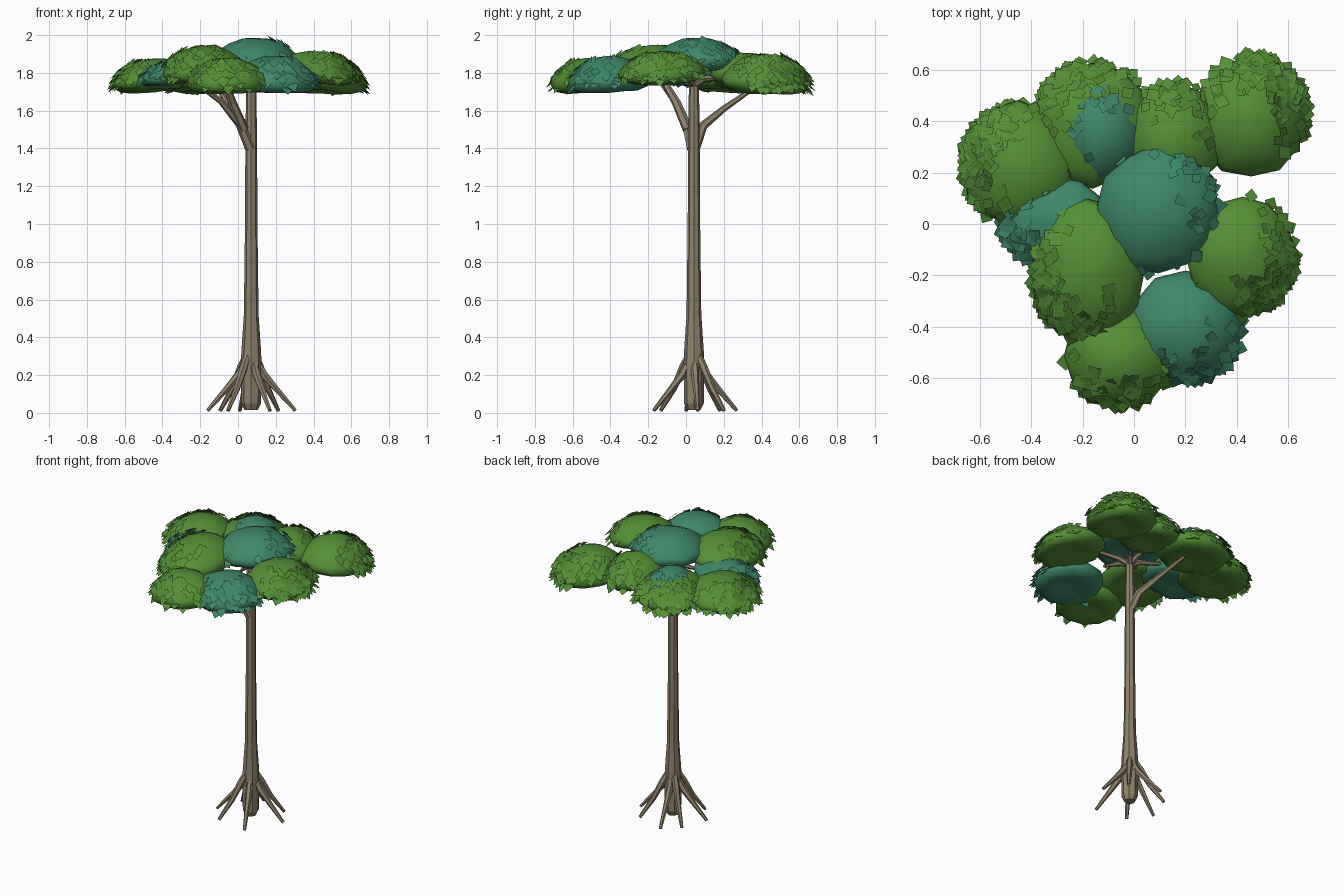
import bpy, bmesh, math, random
from math import sin, cos, pi, radians
from mathutils import Vector, Matrix

random.seed(4)
cube = bpy.data.objects.get("Cube")
if cube:
    bpy.data.objects.remove(cube, do_unlink=True)


def material(name, color):
    m = bpy.data.materials.new(name)
    m.use_nodes = True
    m.diffuse_color = (*color, 1)
    m.node_tree.nodes["Principled BSDF"].inputs["Base Color"].default_value = (*color, 1)
    return m


BARK = material("bark", (0.27, 0.225, 0.148))
GREEN = material("leaf green", (0.087, 0.275, 0.036))
TEAL = material("leaf teal", (0.048, 0.245, 0.14))


def tube(name, points, radii, sides=6):
    """Tapered faceted tube along a path."""
    curve = bpy.data.curves.new(name, 'CURVE')
    curve.dimensions = '3D'
    curve.bevel_depth = 1
    curve.bevel_resolution = sides // 2 - 2
    curve.use_fill_caps = True
    spline = curve.splines.new('POLY')
    spline.points.add(len(points) - 1)
    spline.use_smooth = False
    for p, co, r in zip(spline.points, points, radii):
        p.co = (*co, 1)
        p.radius = r
    ob = bpy.data.objects.new(name, curve)
    bpy.context.collection.objects.link(ob)
    curve.materials.append(BARK)
    bpy.ops.object.select_all(action='DESELECT')
    ob.select_set(True)
    bpy.context.view_layer.objects.active = ob
    bpy.ops.object.convert(target='MESH')


def mesh_object(name, bm, mat, matrix, smooth):
    me = bpy.data.meshes.new(name)
    bmesh.ops.recalc_face_normals(bm, faces=bm.faces)
    bm.to_mesh(me)
    bm.free()
    me.materials.append(mat)
    for p in me.polygons:
        p.use_smooth = smooth
    ob = bpy.data.objects.new(name, me)
    ob.matrix_world = matrix
    bpy.context.collection.objects.link(ob)


# Trunk
TX, TY = 0.07, 0.042
trunk_z = [0.015, 0.05, 0.25, 0.33, 0.52, 1.0, 1.45, 1.78]
trunk_r = [0.035, 0.052, 0.055, 0.052, 0.039, 0.033, 0.031, 0.026]
tube("trunk", [(TX, TY, z) for z in trunk_z], trunk_r, 8)

# Stilt roots
for i, deg in enumerate([5, 48, 105, 140, 190, 235, 295]):
    a = radians(deg)
    top = 0.31 if i % 2 else 0.27
    path = [(0.03, top), (0.07, top - 0.07), (0.13, 0.13), (0.235 - 0.02 * (i % 2), 0.012)]
    tube("root", [(TX + r * cos(a), TY + r * sin(a), z) for r, z in path],
         [0.018, 0.022, 0.017, 0.01])

# Forked limbs
limbs = [
    [(0.065, 0.03, 1.4), (0.01, 0.0, 1.53), (-0.09, -0.06, 1.65), (-0.24, -0.14, 1.76)],
    [(0.065, 0.05, 1.41), (0.035, 0.09, 1.52), (-0.03, 0.2, 1.61), (-0.11, 0.36, 1.72)],
    [(0.03, 0.01, 1.5), (-0.03, -0.05, 1.64), (-0.07, -0.12, 1.76)],
]
for path in limbs:
    tube("limb", path, [0.028, 0.024, 0.017, 0.011][:len(path)])

# Crown branches spreading from the trunk top
for deg, reach, rise in [(50, 0.4, 0.02), (95, 0.22, 0.03), (165, 0.26, 0.03),
                         (215, 0.2, 0.05), (285, 0.2, 0.02), (335, 0.3, 0.05)]:
    a = radians(deg)
    path = [(0, 1.735), (0.07, 1.77), (reach, 1.77 + rise)]
    tube("crown_branch", [(TX + r * cos(a), TY + r * sin(a), z) for r, z in path],
         [0.02, 0.018, 0.008])

# Clump cross-section: domed top, rounded rim, shallow wavy underside
PROFILE = [(0.3, 0.95), (0.58, 0.77), (0.8, 0.5), (0.95, 0.22), (1.0, 0.0),
           (0.9, -0.24), (0.65, -0.36), (0.35, -0.24)]
SIDES = 12


def clump(x, y, rim_z, rx, ry, height, mat, tilt=5, leaves=95):
    out = math.atan2(y - TY, x - TX)
    axis = Vector((-sin(out), cos(out), 0))
    place = Matrix.Translation((x, y, rim_z)) @ Matrix.Rotation(radians(tilt), 4, axis)

    # Leafy body
    bm = bmesh.new()
    wobble = [random.uniform(0.96, 1.06) for _ in range(SIDES)]
    rings = []
    for r, z in PROFILE:
        rings.append([bm.verts.new((r * w * rx * cos(2 * pi * i / SIDES),
                                    r * w * ry * sin(2 * pi * i / SIDES),
                                    z * height + random.uniform(-0.005, 0.005)))
                      for i, w in enumerate(wobble)])
    for lower, upper in zip(rings, rings[1:]):
        for i in range(SIDES):
            j = (i + 1) % SIDES
            bm.faces.new((lower[i], lower[j], upper[j], upper[i]))
    for ring, z in ((rings[0], 1.0), (rings[-1], -0.15)):
        tip = bm.verts.new((0, 0, z * height))
        for i in range(SIDES):
            bm.faces.new((ring[i], ring[(i + 1) % SIDES], tip))
    mesh_object("foliage_clump", bm, mat, place, True)

    # Diamond leaves half sunk in the dome, all pitched outward and down
    bm = bmesh.new()
    for _ in range(leaves):
        a = out + random.gauss(0, 0.8)
        t = radians(random.uniform(25, 100))
        center = Vector((rx * cos(a) * sin(t), ry * sin(a) * sin(t), height * cos(t)))
        pitch = radians(random.uniform(25, 55))
        along = Vector((cos(a) * cos(pitch), sin(a) * cos(pitch), -sin(pitch)))
        side = Vector((-sin(a), cos(a), random.uniform(-0.3, 0.3))).normalized()
        s = random.uniform(0.028, 0.042)
        corners = [center + along * s, center + side * s * 0.8,
                   center - along * s, center - side * s * 0.8]
        bm.faces.new([bm.verts.new(c) for c in corners])
    mesh_object("clump_leaves", bm, mat, place, False)


# Canopy
clump(0.455, 0.42, 1.75, 0.22, 0.24, 0.15, GREEN, leaves=140)            # back left
clump(0.095, 0.055, 1.855, 0.235, 0.25, 0.13, TEAL, tilt=0, leaves=30)   # crown
clump(0.16, 0.34, 1.775, 0.19, 0.215, 0.13, GREEN, leaves=50)            # back middle
clump(-0.16, 0.39, 1.745, 0.23, 0.245, 0.125, GREEN)                     # back
clump(-0.13, 0.365, 1.77, 0.165, 0.195, 0.125, TEAL, tilt=3, leaves=35)  # back inner
clump(-0.45, 0.23, 1.75, 0.22, 0.24, 0.125, GREEN, leaves=120)           # back right
clump(-0.31, 0.01, 1.775, 0.215, 0.18, 0.09, TEAL, leaves=60)            # right side
clump(-0.18, -0.18, 1.81, 0.225, 0.28, 0.135, GREEN, tilt=7)             # front right
clump(0.42, -0.12, 1.795, 0.21, 0.235, 0.12, GREEN, tilt=7)              # left side
clump(0.2, -0.405, 1.75, 0.225, 0.215, 0.14, TEAL, leaves=45)            # front left
clump(-0.055, -0.515, 1.745, 0.215, 0.2, 0.135, GREEN, leaves=50)        # front
